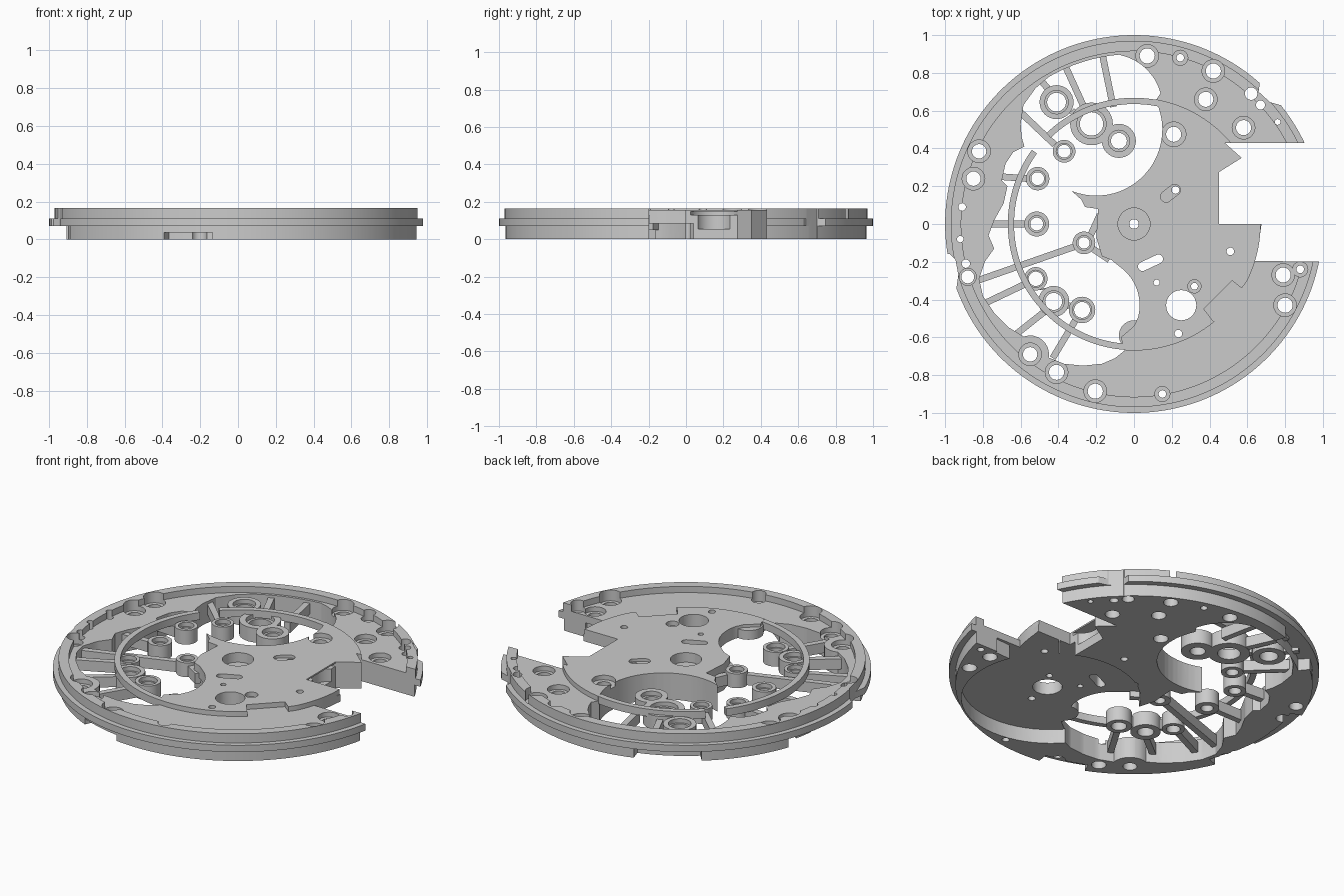
import bpy, bmesh
from math import sin, cos, radians, hypot


def arc(cx, cy, r, a0, a1, n=16):
    return [(cx + r * cos(radians(a0 + (a1 - a0) * i / n)),
             cy + r * sin(radians(a0 + (a1 - a0) * i / n))) for i in range(n + 1)]


def circle(cx, cy, r, n=28):
    return arc(cx, cy, r, 0, 360, n)[:-1]


def sector(r0, r1, a0, a1, n=24):
    return arc(0, 0, r1, a0, a1, n) + arc(0, 0, r0, a1, a0, n)


def bar(x0, y0, x1, y1, w):
    d = hypot(x1 - x0, y1 - y0)
    nx, ny = -(y1 - y0) / d * w / 2, (x1 - x0) / d * w / 2
    return [(x0 + nx, y0 + ny), (x0 - nx, y0 - ny), (x1 - nx, y1 - ny), (x1 + nx, y1 + ny)]


def prism(bm, pts, z0, z1):
    lo = [bm.verts.new((x, y, z0)) for x, y in pts]
    hi = [bm.verts.new((x, y, z1)) for x, y in pts]
    n = len(pts)
    fs = [bm.faces.new(lo), bm.faces.new(hi)]
    fs += [bm.faces.new((lo[i], lo[(i + 1) % n], hi[(i + 1) % n], hi[i])) for i in range(n)]
    bmesh.ops.recalc_face_normals(bm, faces=fs)


def lathe(bm, prof, cx=0, cy=0, n=32):
    # closed (radius, z) profile turned about a vertical axis
    rings = [[bm.verts.new((cx + r * cos(radians(360 * i / n)), cy + r * sin(radians(360 * i / n)), z))
              for r, z in prof] for i in range(n)]
    m, fs = len(prof), []
    for i in range(n):
        a, b = rings[i], rings[(i + 1) % n]
        fs += [bm.faces.new((a[j], b[j], b[(j + 1) % m], a[(j + 1) % m])) for j in range(m)]
    bmesh.ops.recalc_face_normals(bm, faces=fs)


def make(name, bm):
    me = bpy.data.meshes.new(name)
    bm.to_mesh(me)
    bm.free()
    ob = bpy.data.objects.new(name, me)
    bpy.context.collection.objects.link(ob)
    return ob


def finish(ob):
    bpy.ops.object.select_all(action='DESELECT')
    ob.select_set(True)
    bpy.context.view_layer.objects.active = ob
    bpy.ops.object.shade_smooth_by_angle(angle=radians(25))


def carve(ob, name, prisms):
    bm = bmesh.new()
    for p in prisms:
        prism(bm, *p)
    cutter = make(name, bm)
    mod = ob.modifiers.new(name, 'BOOLEAN')
    mod.operation, mod.solver, mod.use_self, mod.object = 'DIFFERENCE', 'EXACT', True, cutter
    dg = bpy.context.evaluated_depsgraph_get()
    me = bpy.data.meshes.new_from_object(ob.evaluated_get(dg))
    ob.modifiers.clear()
    ob.data = me
    bpy.data.objects.remove(cutter)


FLOOR, DISC, TOP = 0.128, 0.157, 0.165

# Main plate: turned disc with flange, rim, sunken track and raised centre
bm = bmesh.new()
lathe(bm, [(.01, 0), (.965, 0), (.965, .07), (1, .07), (1, .11), (.97, .11), (.97, TOP), (.915, TOP),
           (.915, FLOOR), (.67, FLOOR), (.67, DISC), (.01, DISC)], n=160)
plate = make("main_plate", bm)

# Large skeleton opening, side notch and edge nicks
opening = (arc(-.2, .5, .35, -112, 26, 22) + arc(-.13, .62, .28, 15, 78, 8)
           + arc(0, 0, .9, 95, 120, 8)
           + [(-.52, .72), (-.585, .63), (-.6, .53), (-.595, .46), (-.58, .41), (-.64, .38), (-.68, .32),
              (-.7, .23), (-.67, .2), (-.69, .11), (-.74, .02), (-.77, -.06), (-.74, -.13), (-.79, -.2),
              (-.82, -.29), (-.8, -.38), (-.74, -.47), (-.66, -.55), (-.61, -.58)]
           + arc(-.55, -.69, .1, 110, -10, 8)
           + [(-.37, -.74), (-.27, -.75), (-.17, -.74), (-.1, -.71), (-.05, -.67), (-.07, -.6), (0, -.54)]
           + arc(-.22, -.43, .25, -15, 55, 10)
           + [(-.12, -.19), (-.17, -.17), (-.2, -.07), (-.19, .08), (-.26, .09), (-.28, .13)])
notch = [(1.1, .43), (.48, .43), (.57, .35), (.45, .275), (.45, 0), (.675, 0)] + arc(0, 0, .67, -4, -17, 5) + [(1.1, -.2)]
carve(plate, "opening_cut", [
    (opening, -.1, .3), (notch, -.1, .3),
    ([(.67, .78), (.66, .7), (.72, .645), (.79, .625), (.9, .8)], -.1, .3),
    ([(-1.1, -.16), (-.975, -.16), (-.945, -.19), (-.93, -.27), (-.94, -.34), (-1.1, -.36)], -.1, .3)])

# Sunken corner on top, round barrel recess below, skirt cut-outs, crown pocket
low = [(.42, -.515), (.37, -.45), (.52, -.3), (.57, -.34), (.63, -.26), (.72, -.3), (.6, -.6)]
carve(plate, "recess_cut", [
    (low, FLOOR, .3),
    (circle(.25, -.4, .485, 64), -.1, .085),
    ([(.48, -.01), (.8, .05), (.8, -.21), (.6, -.22), (.45, -.2)], -.1, .085),
    (circle(.5, .15, .1, 40), .055, .13),
    (circle(.5, .15, .135, 40), .13, .148),
    (sector(.9, 1.1, 108, 130), -.1, .07),
    (sector(.9, 1.1, 160, 203), -.1, .07),
    (sector(.9, 1.1, 246, 262), -.1, .035)])

# Pillar and screw holes: x, y, counterbore radius, hole radius
bores = [(.07, .89, .06, .04), (.42, .81, .06, .04), (.38, .66, .06, .04), (.58, .51, .06, .04),
         (.21, .475, .065, .04), (-.82, .385, .06, .038), (-.85, .24, .06, .038), (-.88, -.28, .045, .034),
         (-.55, -.69, .06, .038), (-.41, -.785, .06, .04), (-.205, -.885, .06, .04), (.79, -.27, .06, .04),
         (.8, -.43, .06, .04), (.245, .88, .04, .02), (.15, -.9, .04, .02), (.88, -.24, .04, .02),
         (.32, -.33, .035, .018)]
holes = [(.62, .69, .033), (.67, .63, .024), (.76, .54, .015), (-.91, .09, .02), (-.92, -.08, .017),
         (-.89, -.21, .022), (.25, -.43, .08), (.51, -.145, .02), (.12, -.31, .016), (.235, -.58, .02),
         (.22, .18, .02), (0, 0, .025)]
cuts = [(circle(x, y, r), -.1, .3) for x, y, R, r in bores] + [(circle(x, y, r), -.1, .3) for x, y, r in holes]
slot = arc(.13, -.185, .024, -60, 120, 8) + arc(.045, -.225, .024, 120, 300, 8)
cuts.append((slot, -.1, .3))
carve(plate, "hole_cut", cuts)
cuts = [(circle(x, y, R), .1 if hypot(x, y) > .67 else .13, .3) for x, y, R, r in bores]
cuts += [(circle(0, 0, .085, 36), .1, .3),
         (arc(.215, .18, .03, -45, 135, 8) + arc(.17, .145, .03, 135, 315, 8), .14, .3)]
carve(plate, "counterbore_cut", cuts)
finish(plate)

# Thin support ring crossing the opening
bm = bmesh.new()
prism(bm, sector(.635, .668, 60, 134, 40), .112, .156)
prism(bm, sector(.635, .668, 144, 285, 72), .112, .156)
finish(make("support_ring", bm))

# Open-topped jewel tubes standing in the opening, stepped bore
tubes = [(-.41, .645, .09, .05), (-.225, .53, .113, .062), (-.08, .44, .09, .042), (-.37, .385, .06, .034),
         (-.51, .24, .062, .034), (-.515, 0, .066, .034), (-.265, -.1, .06, .03), (-.52, -.29, .062, .038),
         (-.425, -.41, .082, .045), (-.275, -.455, .07, .042)]
for i, (x, y, R, r) in enumerate(tubes):
    bm = bmesh.new()
    s = r + (R - r) * .3
    lathe(bm, [(r, .045), (R, .045), (R, .13), (s, .13), (s, .105), (r, .105)], x, y)
    finish(make(f"jewel_tube_{i + 1}", bm))

# Cup under the ring at the lower edge
bm = bmesh.new()
lathe(bm, [(.015, .085), (.08, .085), (.08, .14), (.015, .14)], 0, -.59)
finish(make("hook_cup", bm))

# Spokes linking tubes to the rim and to one another
spokes = [(-.51, .78, -.45, .71), (-.37, .85, -.27, .63), (-.17, .91, -.11, .62), (-.61, .6, -.42, .42),
          (-.7, .25, -.56, .24), (-.78, 0, -.57, 0), (-.83, -.3, -.315, -.12), (-.79, -.42, -.57, -.315),
          (-.62, -.58, -.475, -.465), (-.43, -.71, -.31, -.51), (-.23, -.06, -.18, .05), (-.22, -.13, -.13, -.19),
          (-.13, .47, -.145, .48), (-.33, .6, -.32, .59), (-.48, -.34, -.48, -.35), (-.35, -.43, -.34, -.435)]
bm = bmesh.new()
for s in spokes:
    prism(bm, bar(*s, .035), .05, .112)
make("spokes", bm)
